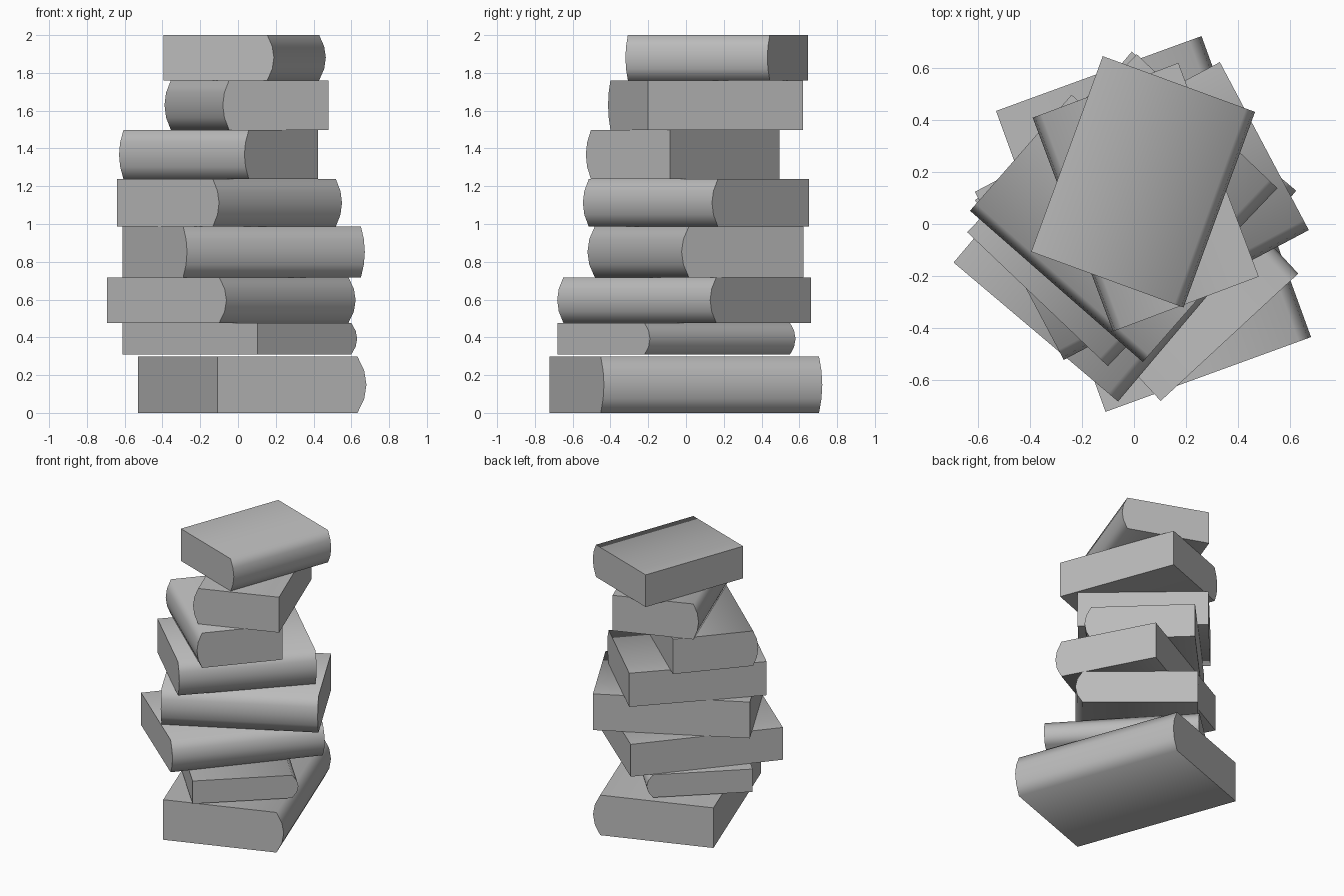
import bpy
import bmesh
import math
from mathutils import Matrix, Vector

cube = bpy.data.objects.get("Cube")
if cube:
    bpy.data.objects.remove(cube)

# One plain material for every book
grey = bpy.data.materials.new("plain grey")
grey.use_nodes = True
colour = (0.5, 0.5, 0.5, 1)
grey.diffuse_color = colour
grey.node_tree.nodes["Principled BSDF"].inputs["Base Color"].default_value = colour

SPINE_STEPS = 4


def spine_profile(width, height):
    """Cross-section: square fore edge on -x, rounded spine on +x."""
    half, bulge = width / 2, width * 0.06
    points = [(-half, height), (-half, 0)]
    for i in range(SPINE_STEPS + 1):
        t = 2 * i / SPINE_STEPS - 1
        points.append((half - bulge * t * t, height * (t + 1) / 2))
    return points


def make_book(name, centre, z, height, width, length, spine_angle):
    """Extrude the cross-section along the spine, then turn and place it."""
    bm = bmesh.new()
    verts = [bm.verts.new((x, -length / 2, h)) for x, h in spine_profile(width, height)]
    end = bm.faces.new(verts)
    extruded = bmesh.ops.extrude_face_region(bm, geom=[end], use_keep_orig=True)
    moved = [v for v in extruded["geom"] if isinstance(v, bmesh.types.BMVert)]
    bmesh.ops.translate(bm, verts=moved, vec=(0, length, 0))
    bmesh.ops.recalc_face_normals(bm, faces=bm.faces[:])
    mesh = bpy.data.meshes.new(name)
    bm.to_mesh(mesh)
    bm.free()
    mesh.materials.append(grey)
    book = bpy.data.objects.new(name, mesh)
    bpy.context.collection.objects.link(book)
    book.location = (centre[0], centre[1], z)
    book.rotation_euler.z = math.radians(spine_angle)
    return book


# Name, plan centre, base, top, width, length, direction the spine faces
stack = [
    ("bottom_book", (0.075, 0.0), 0.0, 0.298, 0.84, 1.23, 20),
    ("thin_book", (0.01, -0.05), 0.308, 0.477, 0.72, 1.05, 42.8),
    ("third_book", (-0.035, -0.01), 0.477, 0.717, 0.827, 1.06, -40.2),
    ("fourth_book", (0.03, 0.05), 0.718, 0.987, 0.73, 1.065, -62.1),
    ("fifth_book", (-0.045, 0.053), 0.987, 1.237, 0.746, 0.944, -43.6),
    ("sixth_book", (-0.103, -0.017), 1.238, 1.497, 0.592, 0.882, -131.2),
    ("seventh_book", (0.045, 0.103), 1.498, 1.761, 0.598, 0.877, -159.4),
    ("top_book", (0.035, 0.162), 1.761, 2.0, 0.623, 0.80, -20.1),
]
bpy.ops.object.select_all(action="DESELECT")
for name, centre, base, top, width, length, angle in stack:
    book = make_book(name, centre, base, top - base, width, length, angle)
    book.select_set(True)
    bpy.context.view_layer.objects.active = book

# Soft spines, crisp ends and fore edges
bpy.ops.object.shade_smooth_by_angle(angle=math.radians(75))
